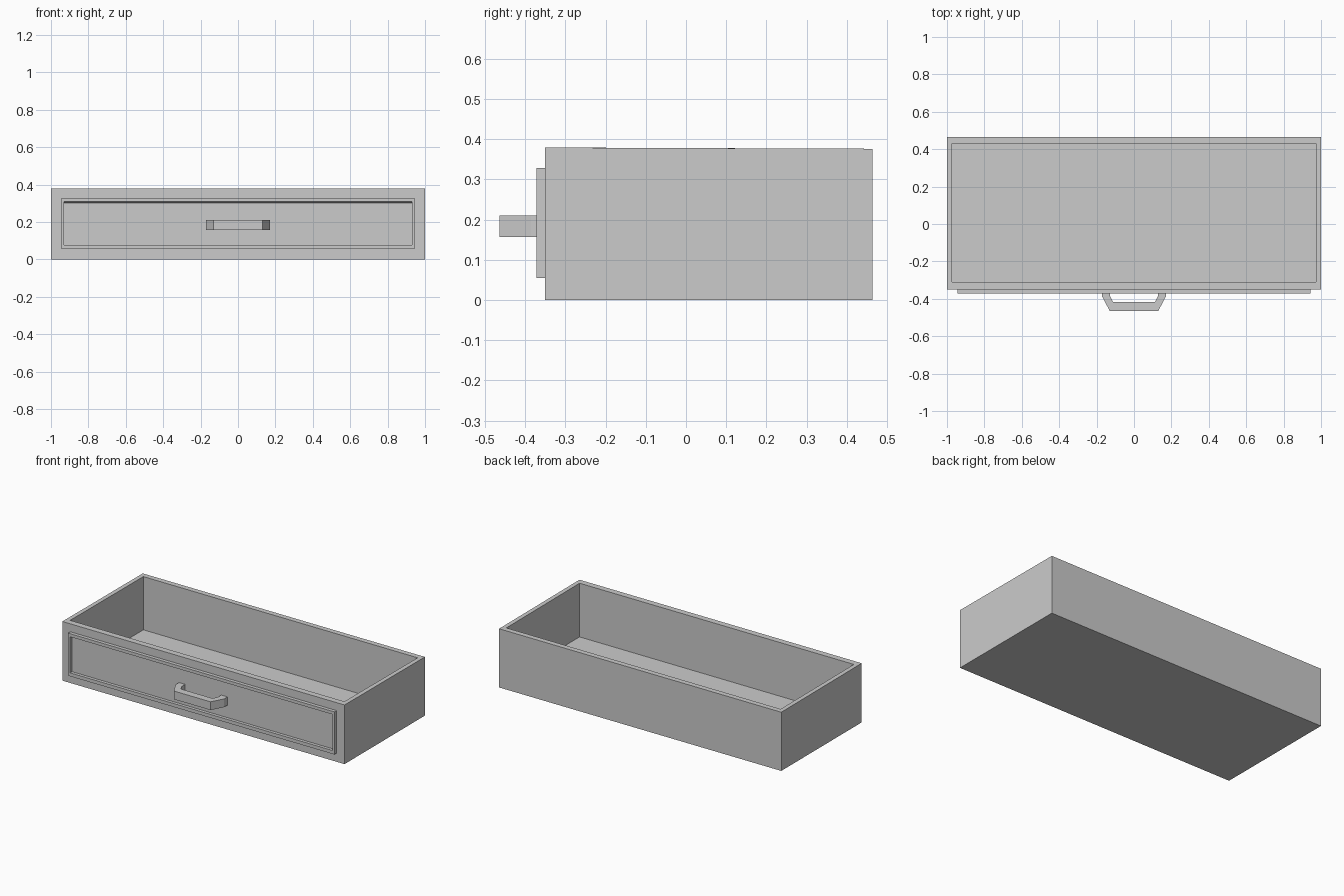
import bpy
import bmesh

cube = bpy.data.objects.get("Cube")
if cube:
    bpy.data.objects.remove(cube, do_unlink=True)

grey = bpy.data.materials.new("plain grey")
grey.use_nodes = True
colour = (0.6, 0.6, 0.6, 1)
grey.diffuse_color = colour
grey.node_tree.nodes["Principled BSDF"].inputs["Base Color"].default_value = colour


def finish(bm, name):
    bmesh.ops.recalc_face_normals(bm, faces=bm.faces[:])
    mesh = bpy.data.meshes.new(name)
    bm.to_mesh(mesh)
    bm.free()
    mesh.materials.append(grey)
    obj = bpy.data.objects.new(name, mesh)
    bpy.context.collection.objects.link(obj)
    return obj


def nested_rings(name, rings):
    """Skin a chain of rectangular rings and cap the first and last."""
    bm = bmesh.new()
    loops = [[bm.verts.new(p) for p in ring] for ring in rings]
    for a, b in zip(loops, loops[1:]):
        for i in range(4):
            j = (i + 1) % 4
            bm.faces.new((a[i], a[j], b[j], b[i]))
    bm.faces.new(loops[0])
    bm.faces.new(loops[-1])
    return finish(bm, name)


def level(x, y0, y1, z_front, z_back):
    return [(-x, y0, z_front), (x, y0, z_front), (x, y1, z_back), (-x, y1, z_back)]


def upright(x, z0, z1, y):
    return [(-x, y, z0), (x, y, z0), (x, y, z1), (-x, y, z1)]


# Open tray with a floor and four thin walls
FRONT, BACK = -0.35, 0.464
nested_rings("drawer_tray", [
    level(1, FRONT, BACK, 0, 0),
    level(1, FRONT, BACK, 0.379, 0.376),
    level(0.972, -0.311, 0.43, 0.379, 0.376),
    level(0.972, -0.311, 0.43, 0.035, 0.035),
])

# Raised front moulding around a recessed panel
nested_rings("front_panel", [
    upright(0.944, 0.055, 0.328, FRONT),
    upright(0.944, 0.055, 0.328, -0.372),
    upright(0.93, 0.077, 0.308, -0.372),
    upright(0.93, 0.077, 0.302, -0.352),
])

# Angular pull handle, extruded upwards from its plan outline
half = [(0.128, -0.352), (0.172, -0.352), (0.172, -0.385), (0.13, -0.464)]
inner = [(0.112, -0.418), (0.128, -0.385)]
outline = half + [(-x, y) for x, y in reversed(half)]
outline += [(-x, y) for x, y in reversed(inner)] + inner
bm = bmesh.new()
base = bm.faces.new([bm.verts.new((x, y, 0.157)) for x, y in outline])
top = bmesh.ops.extrude_face_region(bm, geom=[base], use_keep_orig=True)["geom"]
bmesh.ops.translate(bm, vec=(0, 0, 0.053),
                    verts=[v for v in top if isinstance(v, bmesh.types.BMVert)])
finish(bm, "pull_handle")
